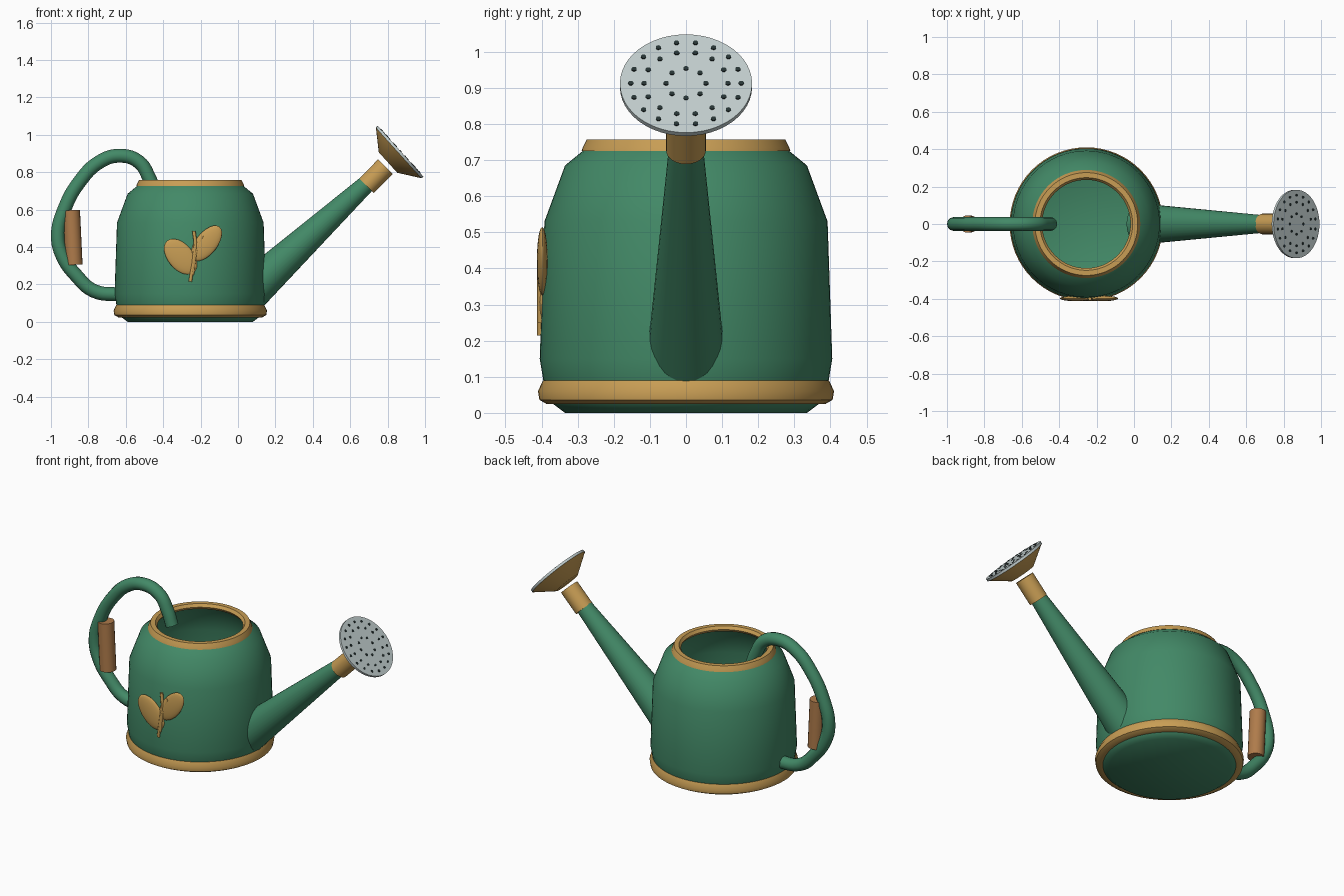
import bpy
import bmesh
from math import pi, cos, sin, radians
from mathutils import Vector, Matrix

cube = bpy.data.objects.get("Cube")
if cube:
    bpy.data.objects.remove(cube, do_unlink=True)


def material(name, rgb):
    m = bpy.data.materials.new(name)
    m.use_nodes = True
    m.diffuse_color = (*rgb, 1)
    m.node_tree.nodes["Principled BSDF"].inputs["Base Color"].default_value = (*rgb, 1)
    return m


green = material("green enamel", (0.055, 0.25, 0.135))
brass = material("brass trim", (0.58, 0.34, 0.09))
wood = material("wood grip", (0.43, 0.2, 0.07))
steel = material("pale steel", (0.54, 0.62, 0.62))
dark = material("dark hole", (0.02, 0.035, 0.035))


def finish(obj, mat, angle=40):
    obj.data.materials.clear()
    obj.data.materials.append(mat)
    bpy.ops.object.select_all(action="DESELECT")
    obj.select_set(True)
    bpy.context.view_layer.objects.active = obj
    bpy.ops.object.shade_smooth_by_angle(angle=radians(angle))
    return obj


def mesh_object(name, bm, mat):
    bmesh.ops.recalc_face_normals(bm, faces=bm.faces)
    mesh = bpy.data.meshes.new(name)
    bm.to_mesh(mesh)
    bm.free()
    obj = bpy.data.objects.new(name, mesh)
    bpy.context.collection.objects.link(obj)
    return finish(obj, mat)


def lathe(name, profile, mat, origin=(0, 0, 0), axis=(0, 0, 1), sides=48, closed=False):
    """Spin (radius, height) points around an axis."""
    bm = bmesh.new()
    rings = [[bm.verts.new((r * cos(2 * pi * i / sides), r * sin(2 * pi * i / sides), h))
              for i in range(sides)] for r, h in profile]
    pairs = list(zip(rings, rings[1:]))
    if closed:
        pairs.append((rings[-1], rings[0]))
    for a, b in pairs:
        for i in range(sides):
            j = (i + 1) % sides
            bm.faces.new((a[i], a[j], b[j], b[i]))
    bmesh.ops.remove_doubles(bm, verts=bm.verts, dist=1e-5)
    turn = Vector(axis).to_track_quat("Z", "Y").to_matrix().to_4x4()
    bm.transform(Matrix.Translation(origin) @ turn)
    return mesh_object(name, bm, mat)


def rod(name, start, end, r0, r1, mat, sides=32):
    """Capped, tapered cylinder between two points."""
    axis = Vector(end) - Vector(start)
    n = axis.length
    return lathe(name, [(0, 0), (r0, 0), (r1, n), (0, n)], mat, start, axis, sides)


def tube(name, points, radius, mat):
    """Smooth round tube through points (x, y, z)."""
    curve = bpy.data.curves.new(name, "CURVE")
    curve.dimensions = "3D"
    curve.bevel_depth = radius
    curve.bevel_resolution = 4
    curve.resolution_u = 6
    curve.use_fill_caps = True
    spline = curve.splines.new("BEZIER")
    spline.bezier_points.add(len(points) - 1)
    for bp, p in zip(spline.bezier_points, points):
        bp.co = p
        bp.handle_left_type = bp.handle_right_type = "AUTO"
    obj = bpy.data.objects.new(name, curve)
    bpy.context.collection.objects.link(obj)
    bpy.ops.object.select_all(action="DESELECT")
    obj.select_set(True)
    bpy.context.view_layer.objects.active = obj
    bpy.ops.object.convert(target="MESH")
    return finish(bpy.context.object, mat)


# Body: open pot with flat base
CENTRE = (-0.255, 0, 0)
lathe("body", [(0, 0), (0.335, 0), (0.375, 0.03), (0.395, 0.09), (0.405, 0.15),
               (0.392, 0.53), (0.335, 0.685), (0.28, 0.73)], green, CENTRE, sides=64)

# Brass rings at foot and mouth
lathe("foot_band", [(0.36, 0.024), (0.385, 0.024), (0.406, 0.036), (0.41, 0.06),
                    (0.396, 0.09), (0.37, 0.09)], brass, CENTRE, sides=64, closed=True)
lathe("mouth_rim", [(0.245, 0.725), (0.289, 0.725), (0.286, 0.735), (0.275, 0.757),
                    (0.248, 0.757), (0.236, 0.74)], brass, CENTRE, sides=64, closed=True)

# Spout and its collar
rod("spout", (0.035, 0, 0.135), (0.69, 0, 0.74), 0.11, 0.047, green)
rod("spout_collar", (0.687, 0, 0.727), (0.788, 0, 0.83), 0.055, 0.055, brass)

# Sprinkler head: flared cone with a perforated plate
tilt = radians(42)
aim = Vector((cos(tilt), 0, sin(tilt)))
face = Vector((0.869, 0, 0.912))
back = face - aim * 0.09
lathe("sprinkler_cone", [(0, 0), (0.074, 0), (0.181, 0.076), (0, 0.076)],
      brass, back, aim)
lathe("sprinkler_plate", [(0, -0.014), (0.183, -0.014), (0.183, 0), (0, 0)],
      steel, face, aim)

# Spray holes in three rings
bm = bmesh.new()
for count, ring in ((8, 0.055), (14, 0.116), (18, 0.153)):
    for i in range(count):
        a = 2 * pi * i / count
        bmesh.ops.create_cone(bm, cap_ends=True, segments=10, radius1=0.0075, radius2=0.0075,
                              depth=0.004,
                              matrix=Matrix.Translation((ring * cos(a), ring * sin(a), 0.001)))
side = Vector((0, 1, 0))
basis = Matrix((side, aim.cross(side), aim)).transposed().to_4x4()
bm.transform(Matrix.Translation(face) @ basis)
mesh_object("spray_holes", bm, dark)

# Handle loop and grip
loop = [(-0.445, 0.69), (-0.475, 0.77), (-0.53, 0.855), (-0.63, 0.888), (-0.74, 0.855),
        (-0.85, 0.745), (-0.925, 0.61), (-0.963, 0.46), (-0.935, 0.345), (-0.867, 0.25),
        (-0.77, 0.165), (-0.62, 0.145)]
tube("handle", [(x, 0, z) for x, z in loop], 0.037, green)
rod("handle_grip", (-0.877, 0, 0.305), (-0.891, 0, 0.597), 0.046, 0.046, wood, 20)


# Leaf ornament on the front
def leaf(name, x, z, angle, length, width):
    bm = bmesh.new()
    bmesh.ops.create_uvsphere(bm, u_segments=24, v_segments=12, radius=1)
    bm.transform(Matrix.Translation((x, -0.398, z)) @ Matrix.Rotation(-radians(angle), 4, "Y")
                 @ Matrix.Diagonal((length, 0.015, width, 1)))
    mesh_object(name, bm, brass)


leaf("right_leaf", -0.307, 0.348, -50, 0.112, 0.068)
leaf("left_leaf", -0.168, 0.42, 52, 0.112, 0.058)
tube("leaf_stem", [(-0.255, -0.403, 0.215), (-0.238, -0.403, 0.33),
                   (-0.228, -0.403, 0.41), (-0.236, -0.4, 0.485)], 0.009, brass)
tube("leaf_twig", [(-0.243, -0.403, 0.25), (-0.225, -0.403, 0.37),
                   (-0.19, -0.403, 0.46)], 0.008, brass)
